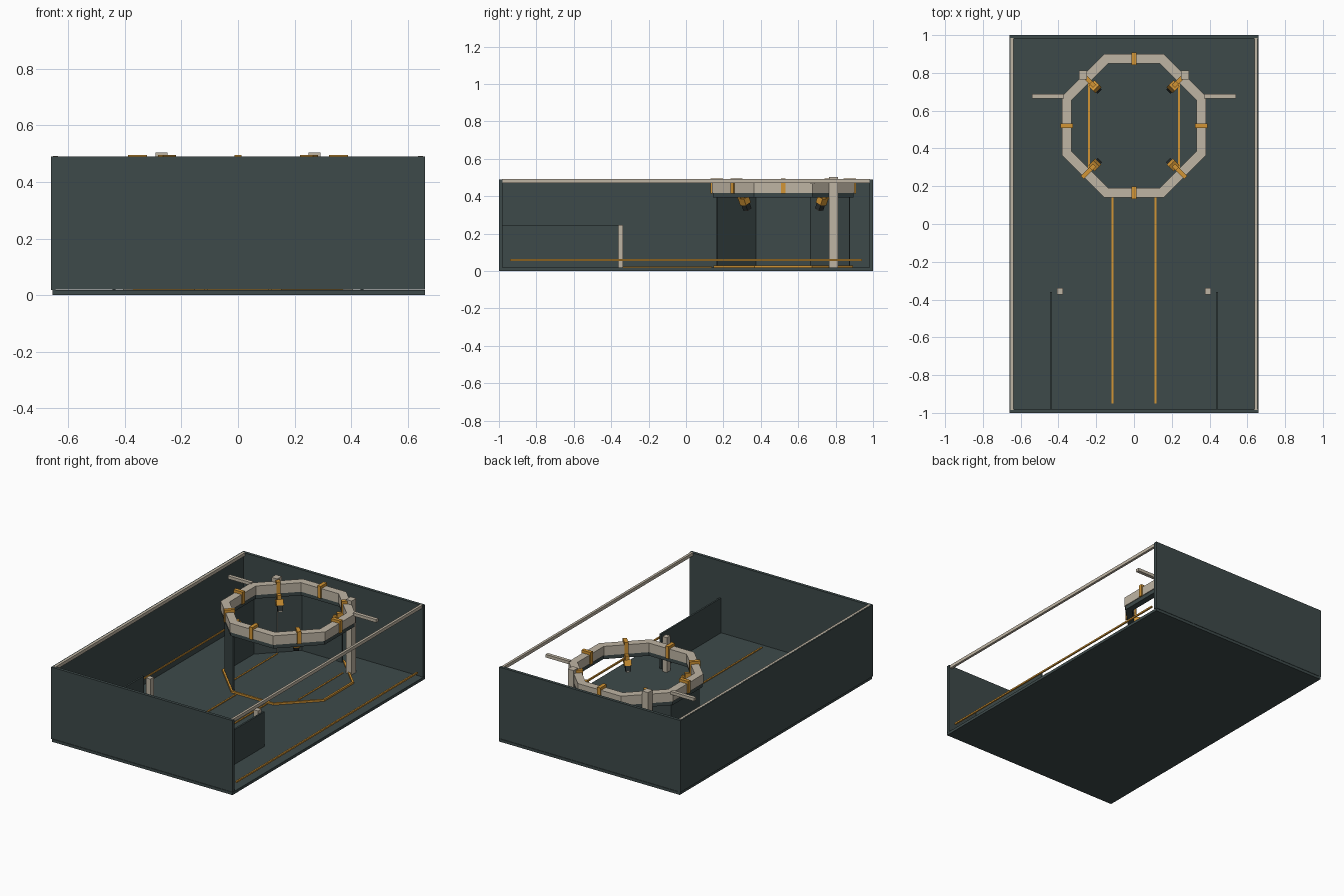
import bpy, math
from mathutils import Matrix, Vector

if "Cube" in bpy.data.objects:
    bpy.data.objects.remove(bpy.data.objects["Cube"])


def material(name, rgb):
    m = bpy.data.materials.new(name)
    m.diffuse_color = (*rgb, 1)
    m.use_nodes = True
    m.node_tree.nodes["Principled BSDF"].inputs["Base Color"].default_value = m.diffuse_color
    return m


TEAL = material("dark teal", (0.047, 0.068, 0.068))
BLACK = material("lamp black", (0.022, 0.027, 0.027))
CREAM = material("warm cream", (0.52, 0.46, 0.37))
AMBER = material("amber", (0.65, 0.30, 0.035))
CENTRE = Vector((0, 0.52, 0))
BOX = [(0, 1, 3, 2), (4, 6, 7, 5), (0, 4, 5, 1), (2, 3, 7, 6), (0, 2, 6, 4), (1, 5, 7, 3)]


def mesh(name, verts, faces, mat):
    me = bpy.data.meshes.new(name)
    me.from_pydata(verts, [], faces)
    me.materials.append(mat)
    ob = bpy.data.objects.new(name, me)
    bpy.context.collection.objects.link(ob)
    return ob


def box(name, x, y, z, mat, matrix=None):
    """Box from its ranges along each axis, optionally placed by a matrix."""
    verts = [(a, b, c) for a in sorted(x) for b in sorted(y) for c in sorted(z)]
    ob = mesh(name, verts, BOX, mat)
    if matrix:
        ob.matrix_world = matrix
    return ob


def octagon(apothem, z):
    r = apothem / math.cos(math.pi / 8)
    angles = [math.pi / 8 + i * math.pi / 4 for i in range(8)]
    return [(r * math.cos(a), CENTRE.y + r * math.sin(a), z) for a in angles]


def octagon_ring(name, outer, inner, z0, z1, mat):
    verts = octagon(outer, z0) + octagon(outer, z1) + octagon(inner, z1) + octagon(inner, z0)
    faces = []
    for i in range(8):
        j = (i + 1) % 8
        for k in range(4):
            a, b = k * 8, (k + 1) % 4 * 8
            faces.append((a + i, a + j, b + j, b + i))
    return mesh(name, verts, faces, mat)


def around(i):
    """Frame at the octagon centre whose x axis points at side i."""
    return Matrix.Translation(CENTRE) @ Matrix.Rotation(i * math.pi / 4, 4, 'Z')


# Room shell, open on the right
box("floor", (-0.655, 0.66), (-1, 1), (0, 0.018), TEAL)
box("front_wall", (-0.655, 0.66), (-1, -0.98), (0.02, 0.49), TEAL)
box("back_wall", (-0.655, 0.66), (0.98, 1), (0.02, 0.49), TEAL)
box("left_wall", (-0.66, -0.645), (-1, 1), (0.018, 0.49), TEAL)

# Top rails, wall light strips, low partitions and posts
for s, side in ((-1, "left"), (1, "right")):
    box(side + "_top_rail", (s * 0.637, s * 0.653), (-0.985, 0.985), (0.47, 0.491), CREAM)
    box(side + "_edge_light", (s * 0.640, s * 0.650), (-0.94, 0.94), (0.055, 0.065), AMBER)
    box(side + "_partition", (s * 0.433, s * 0.444), (-0.98, -0.36), (0.018, 0.247), TEAL)
    box(side + "_short_post", (s * 0.376, s * 0.407), (-0.374, -0.338), (0.018, 0.247), CREAM)
    box(side + "_aisle_light", (s * 0.108, s * 0.118), (-0.95, 0.14), (0.018, 0.024), AMBER)
    box(side + "_inner_light", (s * 0.233, s * 0.243), (0.29, 0.75), (0.022, 0.026), AMBER)
    box(side + "_ring_post", (s * 0.25, s * 0.292), (0.765, 0.812), (0.018, 0.504), CREAM)
    box(side + "_ring_arm", (s * 0.37, s * 0.54), (0.665, 0.688), (0.466, 0.486), CREAM)

# Octagonal floor plate with light border
mesh("floor_plate", octagon(0.36, 0.018) + octagon(0.36, 0.021),
     [tuple(range(7, -1, -1)), tuple(range(8, 16))]
     + [(i, (i + 1) % 8, (i + 1) % 8 + 8, i + 8) for i in range(8)], TEAL)
octagon_ring("floor_light_border", 0.372, 0.360, 0.018, 0.030, AMBER)

# Overhead ring with dark lower band
octagon_ring("ring_beam", 0.38, 0.33, 0.418, 0.478, CREAM)
octagon_ring("ring_lower_band", 0.375, 0.335, 0.392, 0.418, TEAL)

# Screen panels under the ring on the left and back
half = 0.357 * math.tan(math.pi / 8)
for i in (2, 3, 4, 5):
    box("screen_panel", (0.351, 0.358), (-half, half), (0.02, 0.395), TEAL, around(i))

# Saddle clamps over every side of the ring
for i in range(8):
    m = around(i)
    box("clamp_top", (0.322, 0.388), (-0.012, 0.012), (0.477, 0.496), AMBER, m)
    box("clamp_outer", (0.379, 0.388), (-0.012, 0.012), (0.415, 0.48), AMBER, m)
    box("clamp_inner", (0.322, 0.331), (-0.012, 0.012), (0.415, 0.48), AMBER, m)

# Tilted lamps hanging inside the diagonal sides
for i in (1, 3, 5, 7):
    box("lamp_hanger", (0.295, 0.335), (-0.012, 0.012), (0.385, 0.42), AMBER, around(i))
    m = around(i) @ Matrix.Translation((0.290, 0, 0.370)) @ Matrix.Rotation(math.radians(25), 4, 'Y')
    box("lamp_bracket", (-0.02, 0.02), (-0.022, 0.022), (-0.012, 0.025), AMBER, m)
    box("lamp_body", (-0.016, 0.016), (-0.016, 0.016), (-0.045, -0.012), BLACK, m)
    box("lamp_lens", (-0.011, 0.011), (-0.011, 0.011), (-0.050, -0.045), CREAM, m)
